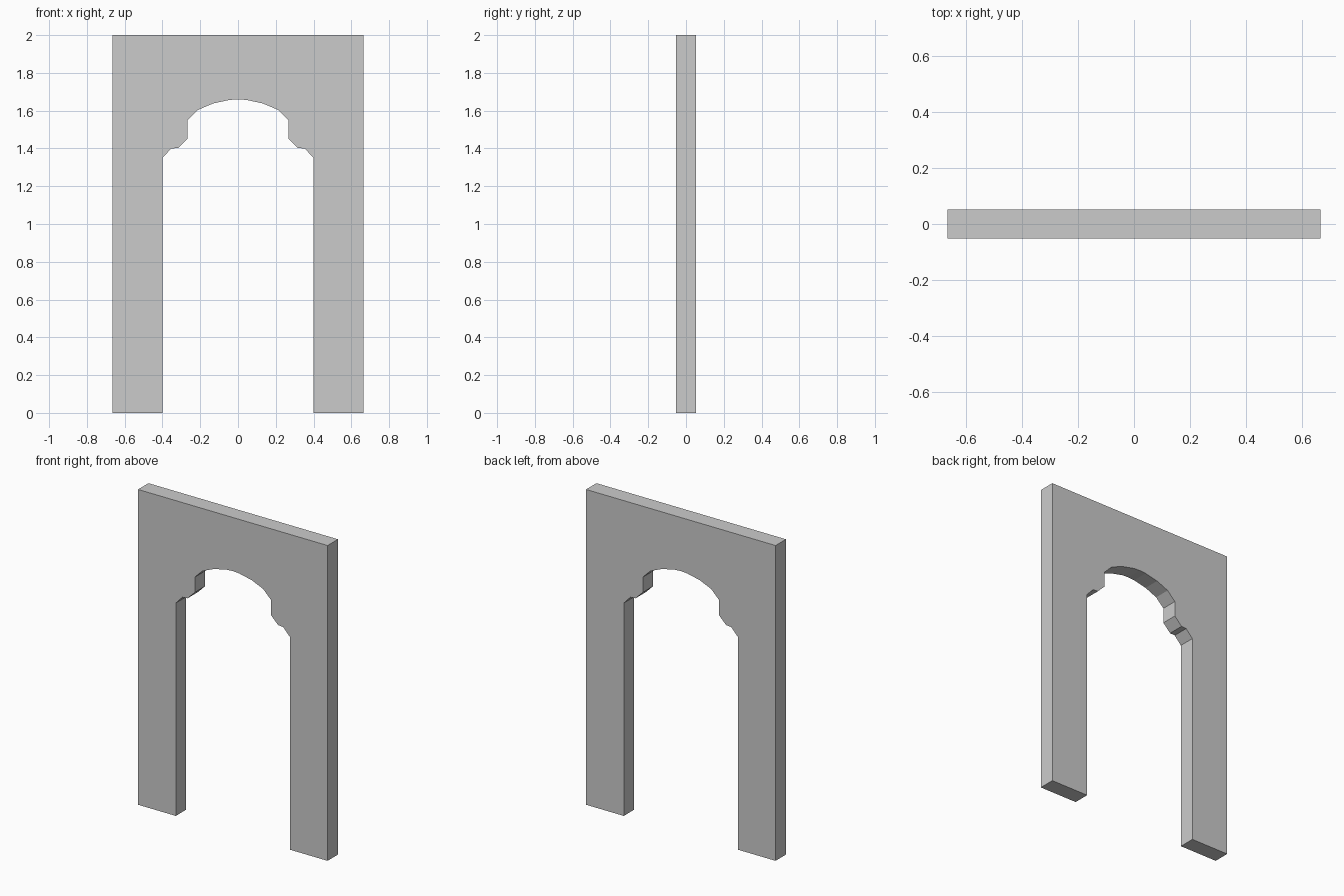
import bpy, bmesh

if "Cube" in bpy.data.objects:
    bpy.data.objects.remove(bpy.data.objects["Cube"])

HALF_DEPTH = 0.052

# Right half of the wall outline, from outer foot round to the arch crown
outer = [(0.665, 2.0), (0.665, 0.0)]
opening = [(0.40, 0.0), (0.40, 1.35), (0.353, 1.40), (0.318, 1.402),
           (0.267, 1.453), (0.267, 1.55), (0.212, 1.604),
           (0.132, 1.638), (0.045, 1.657)]
right = outer + opening
# Mirror for the left half
profile = right + [(0.0, 1.66)] + [(-x, z) for x, z in reversed(right)]

# Extrude the outline through the wall thickness
bm = bmesh.new()
face = bm.faces.new([bm.verts.new((x, -HALF_DEPTH, z)) for x, z in profile])
result = bmesh.ops.extrude_face_region(bm, geom=[face], use_keep_orig=True)
moved = [v for v in result["geom"] if isinstance(v, bmesh.types.BMVert)]
bmesh.ops.translate(bm, verts=moved, vec=(0, 2 * HALF_DEPTH, 0))
bmesh.ops.recalc_face_normals(bm, faces=bm.faces[:])

mesh = bpy.data.meshes.new("arch_wall")
bm.to_mesh(mesh)
bm.free()
bpy.context.collection.objects.link(bpy.data.objects.new("arch_wall", mesh))
